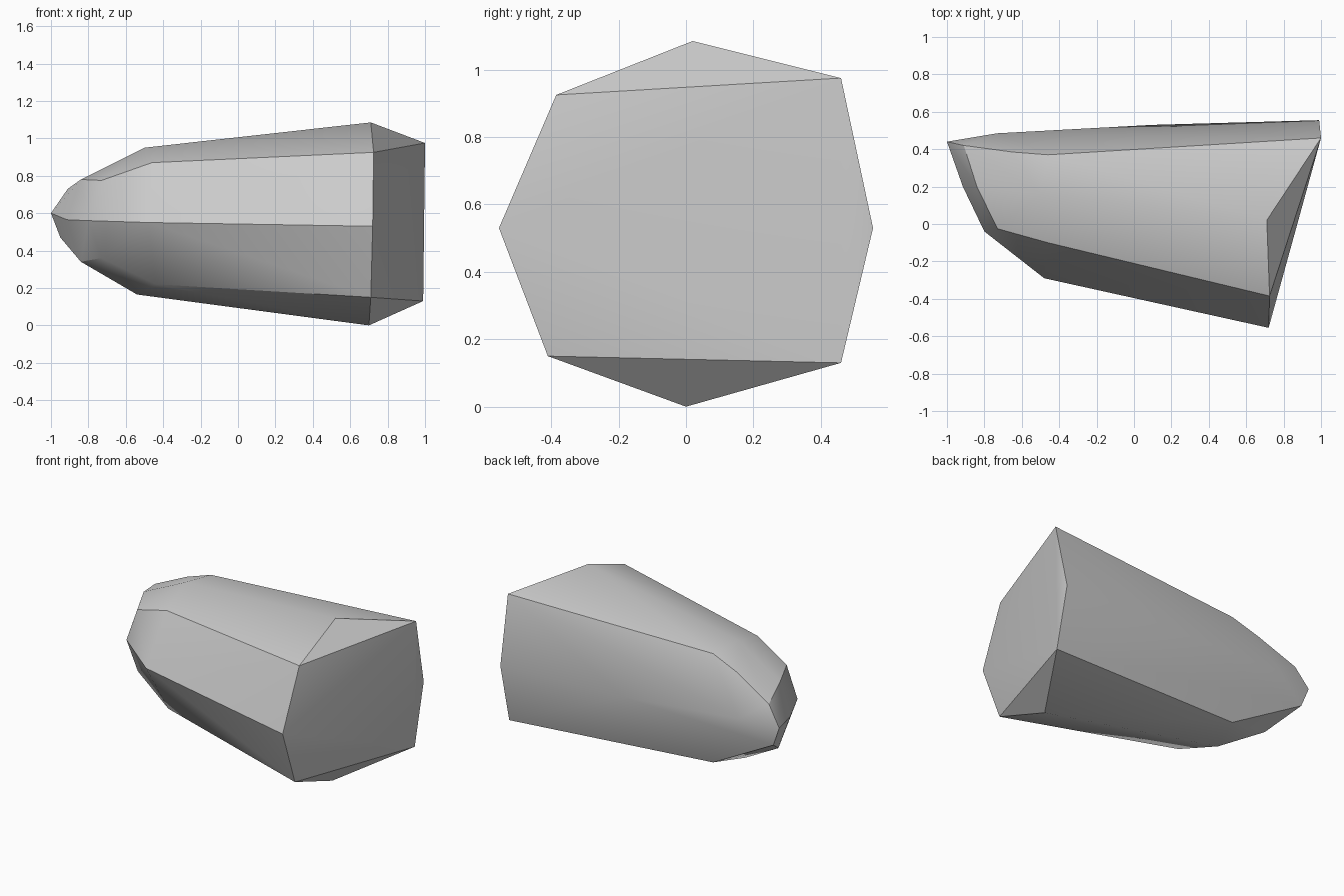
import bpy
import bmesh
import math

# Remove the default object only
default_cube = bpy.data.objects.get("Cube")
if default_cube:
    bpy.data.objects.remove(default_cube, do_unlink=True)


def flat_material(name, level):
    """One plain grey material, the same in viewport and render."""
    material = bpy.data.materials.new(name)
    material.use_nodes = True
    colour = (level, level, level, 1)
    material.diffuse_color = colour
    shader = material.node_tree.nodes["Principled BSDF"]
    shader.inputs["Base Color"].default_value = colour
    shader.inputs["Roughness"].default_value = 0.8
    return material


def hull_object(name, sections, material):
    """Stretch a faceted skin over a series of octagonal sections."""
    bm = bmesh.new()
    for section in sections:
        for point in section:
            bm.verts.new(point)
    result = bmesh.ops.convex_hull(bm, input=bm.verts[:], use_existing_faces=False)
    # Drop any points that ended up inside the skin
    loose = [vert for vert in bm.verts if not vert.link_faces]
    bmesh.ops.delete(bm, geom=loose, context='VERTS')
    bmesh.ops.recalc_face_normals(bm, faces=bm.faces[:])
    mesh = bpy.data.meshes.new(name)
    bm.to_mesh(mesh)
    bm.free()
    mesh.materials.append(material)
    body = bpy.data.objects.new(name, mesh)
    bpy.context.collection.objects.link(body)
    return body


# Wide slanted end, running from the top round the back to the front
wide_end = [
    (.71, .02, 1.085), (1, .46, .975), (.99, .555, .53), (.99, .46, .13),
    (.7, 0, 0), (.71, -.41, .15), (.72, -.555, .53), (.725, -.385, .925),
]

# Shoulder where the body starts to taper
shoulder = [
    (-.5, .16, .95), (-.46, .37, .93), (-.73, .485, .61), (-.46, .37, .2),
    (-.54, .14, .165), (-.44, -.11, .22), (-.48, -.29, .55), (-.46, -.1, .87),
]

# Extra corner on the upper back edge, and a slight swell along the back
back_edge = [(-.65, .385, .86), (.1, .53, .55)]

# Slanted nose facet with its slightly raised middle
nose = [
    (-.84, .2, .78), (-.91, .42, .73), (-1, .44, .6), (-.95, .43, .47),
    (-.84, .22, .34), (-.73, -.02, .36), (-.8, -.04, .56), (-.73, -.025, .775),
    (-.915, .2, .565),
]

grey = flat_material("plain grey", .6)
body = hull_object("faceted_body", [wide_end, shoulder, back_edge, nose], grey)

# Soft shading across shallow facets, crisp on strong edges
bpy.ops.object.select_all(action='DESELECT')
body.select_set(True)
bpy.context.view_layer.objects.active = body
bpy.ops.object.shade_smooth_by_angle(angle=math.radians(30))
